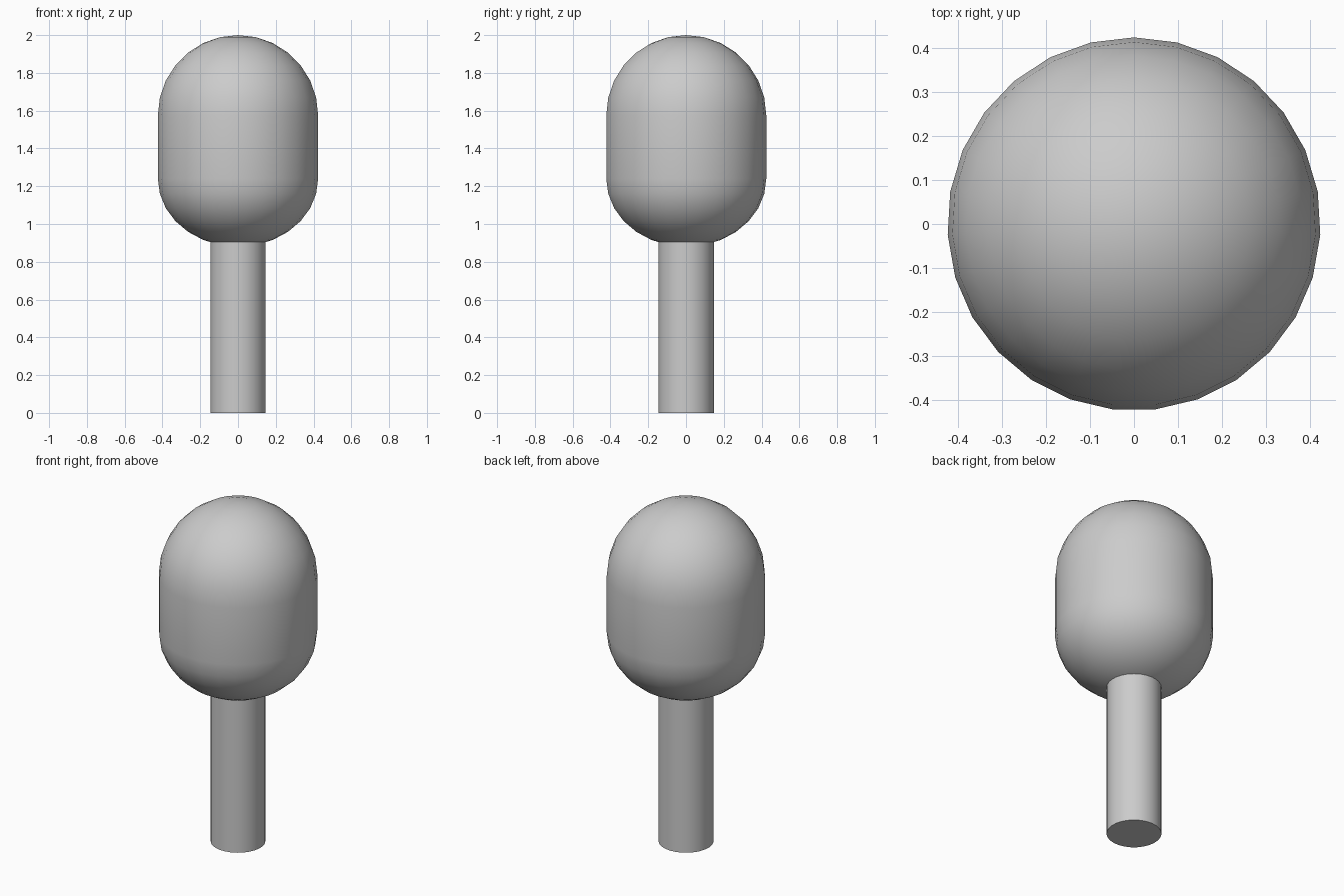
import bpy
import bmesh
from math import sin, cos, pi, tau, radians

SIDES = 27

cube = bpy.data.objects.get("Cube")
if cube:
    bpy.data.objects.remove(cube, do_unlink=True)

grey = bpy.data.materials.new("plain grey")
grey.use_nodes = True
colour = (0.6, 0.6, 0.6, 1)
grey.diffuse_color = colour
grey.node_tree.nodes["Principled BSDF"].inputs["Base Color"].default_value = colour


def lathe(name, profile):
    """Turn (radius, height) points, bottom to top, about the z axis."""
    bm = bmesh.new()
    rings = []
    for r, z in profile:
        if r < 1e-4:
            rings.append([bm.verts.new((0, 0, z))] * SIDES)
        else:
            rings.append([bm.verts.new((r * cos(pi / 2 + tau * i / SIDES),
                                        r * sin(pi / 2 + tau * i / SIDES), z))
                          for i in range(SIDES)])
    for low, high in zip(rings, rings[1:]):
        for i in range(SIDES):
            j = (i + 1) % SIDES
            bm.faces.new(dict.fromkeys((low[i], low[j], high[j], high[i])))
    bmesh.ops.recalc_face_normals(bm, faces=bm.faces)
    mesh = bpy.data.meshes.new(name)
    bm.to_mesh(mesh)
    bm.free()
    mesh.materials.append(grey)
    obj = bpy.data.objects.new(name, mesh)
    bpy.context.collection.objects.link(obj)
    bpy.ops.object.select_all(action='DESELECT')
    obj.select_set(True)
    bpy.context.view_layer.objects.active = obj
    bpy.ops.object.shade_smooth_by_angle(angle=radians(40))


def arc(start, end, radius, height, centre, steps=7):
    """Quarter ellipse between two elevation angles."""
    angles = [start + (end - start) * k / steps for k in range(steps + 1)]
    return [(radius * cos(a), centre + height * sin(a)) for a in angles]


# Rounded head: shallow underside, straight wall, round dome
underside = arc(-pi / 2, 0, 0.425, 0.36, 1.24)
dome = arc(0, pi / 2, 0.425, 0.425, 1.575)
lathe("head", underside + dome)

# Round stem with a closed foot, ending inside the head
lathe("stem", [(0, 0), (0.147, 0), (0.147, 0.95), (0, 0.95)])
